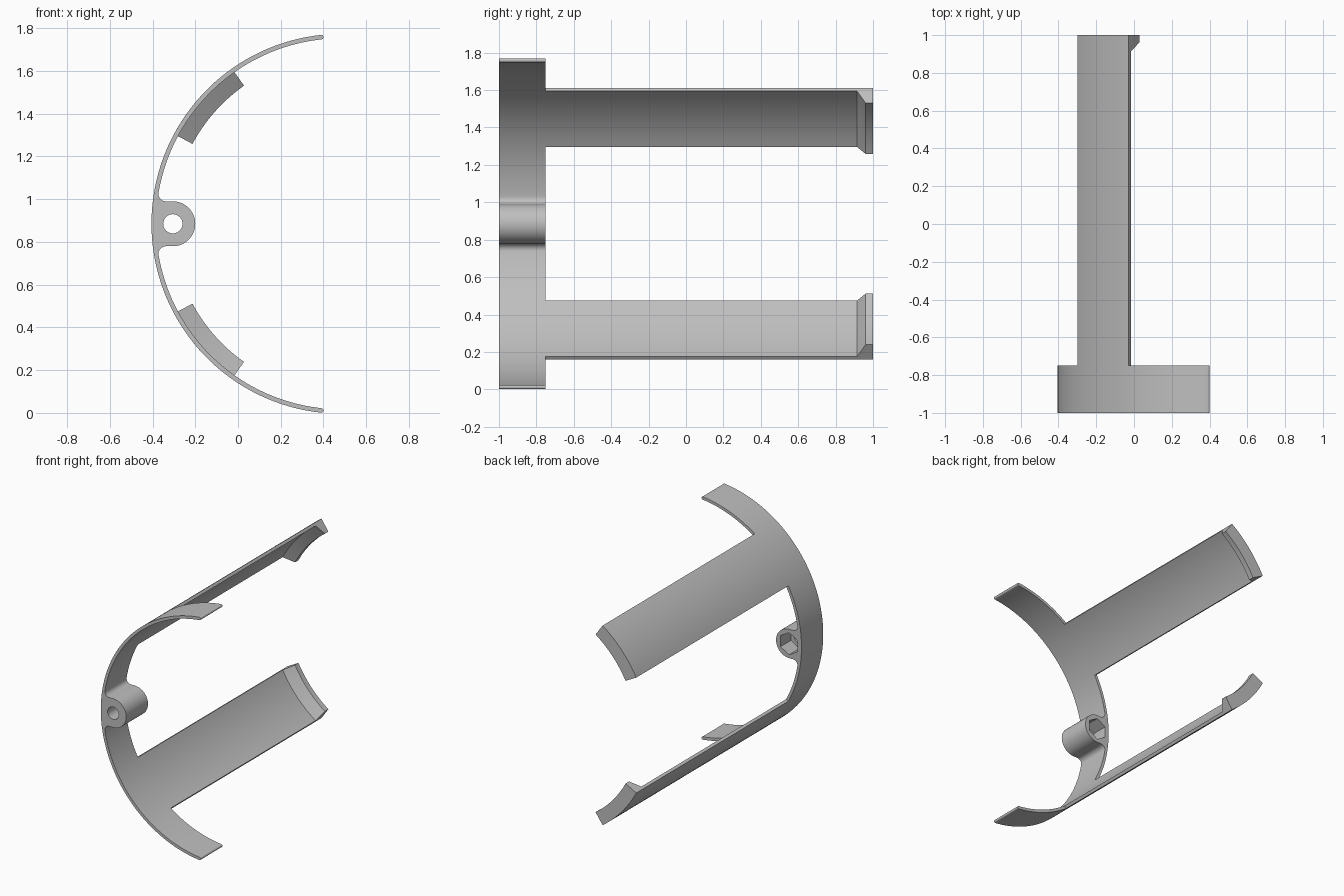
import bpy
import bmesh
from math import pi, sin, cos, asin, acos, radians

cube = bpy.data.objects.get("Cube")
if cube:
    bpy.data.objects.remove(cube, do_unlink=True)

# Shared dimensions
CX, CZ = 0.484, 0.885            # axis of the curved band
R_OUT, R_IN = 0.889, 0.868
FRONT, BACK, ARM_END = -1.0, -0.75, 1.0
BOSS_X, BOSS_R, FILLET = -0.305, 0.105, 0.035

grey = bpy.data.materials.new("light_grey")
grey.use_nodes = True
grey.diffuse_color = (0.52, 0.52, 0.52, 1)
grey.node_tree.nodes["Principled BSDF"].inputs["Base Color"].default_value = grey.diffuse_color


def arc(cx, cz, r, start, end, steps):
    """Points on an arc in the x-z plane."""
    angles = [start + (end - start) * i / steps for i in range(steps + 1)]
    return [(cx + r * cos(a), cz + r * sin(a)) for a in angles]


def finish(name, bm):
    bmesh.ops.recalc_face_normals(bm, faces=bm.faces)
    mesh = bpy.data.meshes.new(name)
    bm.to_mesh(mesh)
    bm.free()
    mesh.materials.append(grey)
    obj = bpy.data.objects.new(name, mesh)
    bpy.context.collection.objects.link(obj)
    return obj


def smooth(obj):
    bpy.ops.object.select_all(action='DESELECT')
    obj.select_set(True)
    bpy.context.view_layer.objects.active = obj
    bpy.ops.object.shade_smooth_by_angle(angle=radians(30))


def loft(name, rings):
    """Skin a row of closed rings and cap both ends."""
    bm = bmesh.new()
    loops = [[bm.verts.new(p) for p in ring] for ring in rings]
    for a, b in zip(loops, loops[1:]):
        for i in range(len(a)):
            j = (i + 1) % len(a)
            bm.faces.new((a[i], a[j], b[j], b[i]))
    bm.faces.new(loops[0])
    bm.faces.new(loops[-1])
    return finish(name, bm)


def prism(name, outline, y0, y1):
    return loft(name, [[(x, y, z) for x, z in outline] for y in (y0, y1)])


# Band with rounded tips and a filleted boss: upper half outline, then mirrored
r_mid, r_tip = (R_OUT + R_IN) / 2, (R_OUT - R_IN) / 2
tip = acos((CX - 0.4 + r_tip) / r_mid)
fil = asin((BOSS_R + FILLET) / (R_IN - FILLET))
fil_x = CX - (R_IN - FILLET) * cos(fil)
half = arc(CX, CZ, R_OUT, pi, pi - tip, 48)
half += arc(CX - r_mid * cos(tip), CZ + r_mid * sin(tip), r_tip, pi - tip, -tip, 8)[1:]
half += arc(CX, CZ, R_IN, pi - tip, pi - fil, 40)[1:]
half += arc(fil_x, CZ + BOSS_R + FILLET, FILLET, pi - fil, 1.5 * pi, 8)[1:]
half += arc(BOSS_X, CZ, BOSS_R, pi / 2, 0, 16)
mirrored = [(x, 2 * CZ - z) for x, z in half[-2:0:-1]]
band = prism("band_with_boss", half + mirrored, FRONT, BACK)

# Screw hole through the boss, and a hexagonal nut pocket behind it
cutters = [
    prism("screw_hole_cutter", arc(BOSS_X, CZ, 0.045, 0, 2 * pi, 32)[:-1], FRONT - 0.1, BACK + 0.1),
    prism("nut_pocket_cutter", arc(BOSS_X, CZ, 0.08, pi / 2, 2.5 * pi, 6)[:-1], BACK - 0.12, BACK + 0.1),
]
bpy.context.view_layer.objects.active = band
for cutter in cutters:
    cutter.hide_render = True
    mod = band.modifiers.new("cut", 'BOOLEAN')
    mod.operation = 'DIFFERENCE'
    mod.solver = 'EXACT'
    mod.object = cutter
    bpy.ops.object.modifier_apply(modifier=mod.name)
    bpy.data.objects.remove(cutter, do_unlink=True)
smooth(band)

# Long curved arms, each ending in an inward hook: (radius, y) section swept round
section = [(R_OUT, BACK), (R_OUT, ARM_END), (0.791, ARM_END), (0.791, 0.96),
           (R_IN, 0.915), (R_IN, BACK)]
STEPS = 20
for name, side in (("upper_arm", 1), ("lower_arm", -1)):
    rings = []
    for i in range(STEPS + 1):
        a = radians(28.2 + (54.8 - 28.2) * i / STEPS)
        rings.append([(CX - r * cos(a), y, CZ + side * r * sin(a)) for r, y in section])
    smooth(loft(name, rings))
